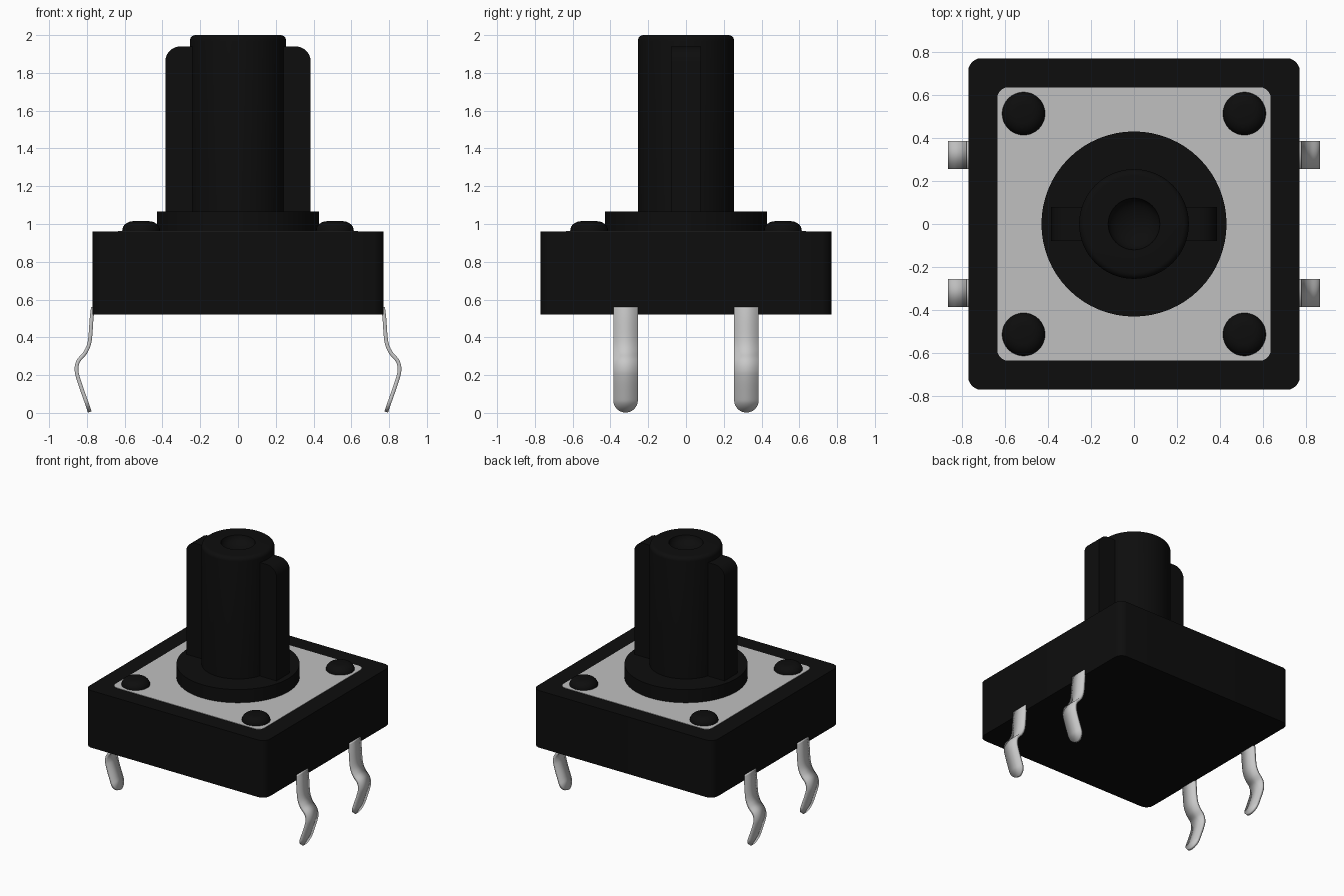
import bpy
import bmesh
from math import sin, cos, pi, sqrt, radians
from mathutils import Vector

if "Cube" in bpy.data.objects:
    bpy.data.objects.remove(bpy.data.objects["Cube"])


def material(name, value, metallic=0.0):
    mat = bpy.data.materials.new(name)
    mat.use_nodes = True
    color = (value, value, value, 1)
    mat.diffuse_color = color
    mat.node_tree.nodes["Principled BSDF"].inputs["Base Color"].default_value = color
    return mat


black = material("black plastic", 0.004)
plate_grey = material("plate grey", 0.53)
pin_grey = material("pin metal", 0.58)


def finish(name, bm, mat, angle=35):
    bmesh.ops.recalc_face_normals(bm, faces=bm.faces)
    mesh = bpy.data.meshes.new(name)
    bm.to_mesh(mesh)
    bm.free()
    mesh.materials.append(mat)
    obj = bpy.data.objects.new(name, mesh)
    bpy.context.collection.objects.link(obj)
    bpy.ops.object.select_all(action="DESELECT")
    obj.select_set(True)
    bpy.context.view_layer.objects.active = obj
    bpy.ops.object.shade_smooth_by_angle(angle=radians(angle))
    return obj


def arc(cx, cy, r, start, end, steps=6):
    angles = [radians(start + (end - start) * i / steps) for i in range(steps + 1)]
    return [(cx + r * cos(a), cy + r * sin(a)) for a in angles]


def lathe(name, profile, mat, center=(0, 0), steps=64):
    """Spin a radius/height profile that starts and ends on the axis."""
    bm = bmesh.new()
    verts = [bm.verts.new((r, 0, z)) for r, z in profile]
    edges = [bm.edges.new(pair) for pair in zip(verts, verts[1:])]
    bmesh.ops.spin(bm, geom=verts + edges, axis=(0, 0, 1), cent=(0, 0, 0),
                   angle=2 * pi, steps=steps)
    bmesh.ops.remove_doubles(bm, verts=bm.verts, dist=0.0002)
    bmesh.ops.translate(bm, verts=bm.verts, vec=(*center, 0))
    return finish(name, bm, mat)


def extrude(name, points, vec, mat):
    bm = bmesh.new()
    face = bm.faces.new([bm.verts.new(p) for p in points])
    geom = bmesh.ops.extrude_face_region(bm, geom=[face])["geom"]
    bmesh.ops.translate(bm, vec=vec, verts=[v for v in geom if isinstance(v, bmesh.types.BMVert)])
    return finish(name, bm, mat)


def rounded_slab(name, half, radius, bottom, top, mat):
    c = half - radius
    outline = []
    for sx, sy, start in ((1, 1, 0), (-1, 1, 90), (-1, -1, 180), (1, -1, 270)):
        outline += arc(sx * c, sy * c, radius, start, start + 90)
    return extrude(name, [(x, y, bottom) for x, y in outline], (0, 0, top - bottom), mat)


# Housing and cover plate
rounded_slab("housing", 0.77, 0.06, 0.52, 0.96, black)
rounded_slab("cover_plate", 0.635, 0.05, 0.957, 0.963, plate_grey)

# Collar and plunger, with a shallow dimple in the plunger's top
lathe("collar", [(0, 0.95), (0.43, 0.95), (0.43, 1.065), (0, 1.065)], black)
dimple = [(0.12 * cos(a), 2 - 0.07 * sin(a)) for a in (i * pi / 12 for i in range(6))]
lathe("plunger", [(0, 1.05), (0.255, 1.05)] + arc(0.225, 1.97, 0.03, 0, 90)
      + dimple + [(0, 1.93)], black)

# Keying ribs on both sides of the plunger
for side, label in ((1, "left"), (-1, "right")):
    outline = [(0.2, 1.05), (0.385, 1.05)] + arc(0.305, 1.86, 0.08, 0, 90, 8) + [(0.2, 1.94)]
    extrude(label + "_rib", [(side * x, -0.08, z) for x, z in outline], (0, 0.16, 0), black)

# Rivet heads at the plate corners
rivet = [(0, 0.95), (0.1, 0.95), (0.1, 0.965)]
rivet += [(0.04 + 0.06 * cos(a), 0.965 + 0.05 * sin(a)) for a in (i * pi / 16 for i in range(1, 9))]
for sx in (1, -1):
    for sy in (1, -1):
        lathe("rivet", rivet + [(0, 1.017)], black, (sx * 0.513, sy * 0.513), 32)


# Kinked pins: a smoothed ribbon with a round tip, thickened by a modifier
def smooth_path(points, steps=6):
    pts = [Vector(p) for p in points]
    pts = [2 * pts[0] - pts[1]] + pts + [2 * pts[-1] - pts[-2]]
    out = []
    for a, b, c, d in zip(pts, pts[1:], pts[2:], pts[3:]):
        for i in range(steps):
            t = i / steps
            out.append(0.5 * (2 * b + (c - a) * t + (2 * a - 5 * b + 4 * c - d) * t ** 2
                              + (3 * b - a - 3 * c + d) * t ** 3))
    return out


pin_path = smooth_path([(0.768, 0.56), (0.775, 0.5), (0.785, 0.38), (0.808, 0.32),
                        (0.845, 0.275), (0.855, 0.23), (0.845, 0.18), (0.818, 0.1),
                        (0.8, 0.05)])
tip_start, tip_end = Vector((0.8, 0.05)), Vector((0.785, 0.005))
pin_path += [tip_start.lerp(tip_end, sin(i * pi / 16)) for i in range(9)]
tip_z, half_width = 0.07, 0.065

for side, label in ((1, "left"), (-1, "right")):
    for y, end in ((-0.32, "front"), (0.32, "back")):
        bm = bmesh.new()
        rows = []
        for x, z in pin_path:
            k = max(0, (tip_z - z) / (tip_z - tip_end.y))
            w = max(half_width * sqrt(max(0, 1 - k * k)), 0.004)
            rows.append([bm.verts.new((side * x, y + s * w, z)) for s in (-1, 1)])
        for (a, b), (c, d) in zip(rows, rows[1:]):
            bm.faces.new((a, b, d, c))
        pin = finish(label + "_" + end + "_pin", bm, pin_grey)
        solid = pin.modifiers.new("thickness", "SOLIDIFY")
        solid.thickness = 0.02
        solid.offset = 0
